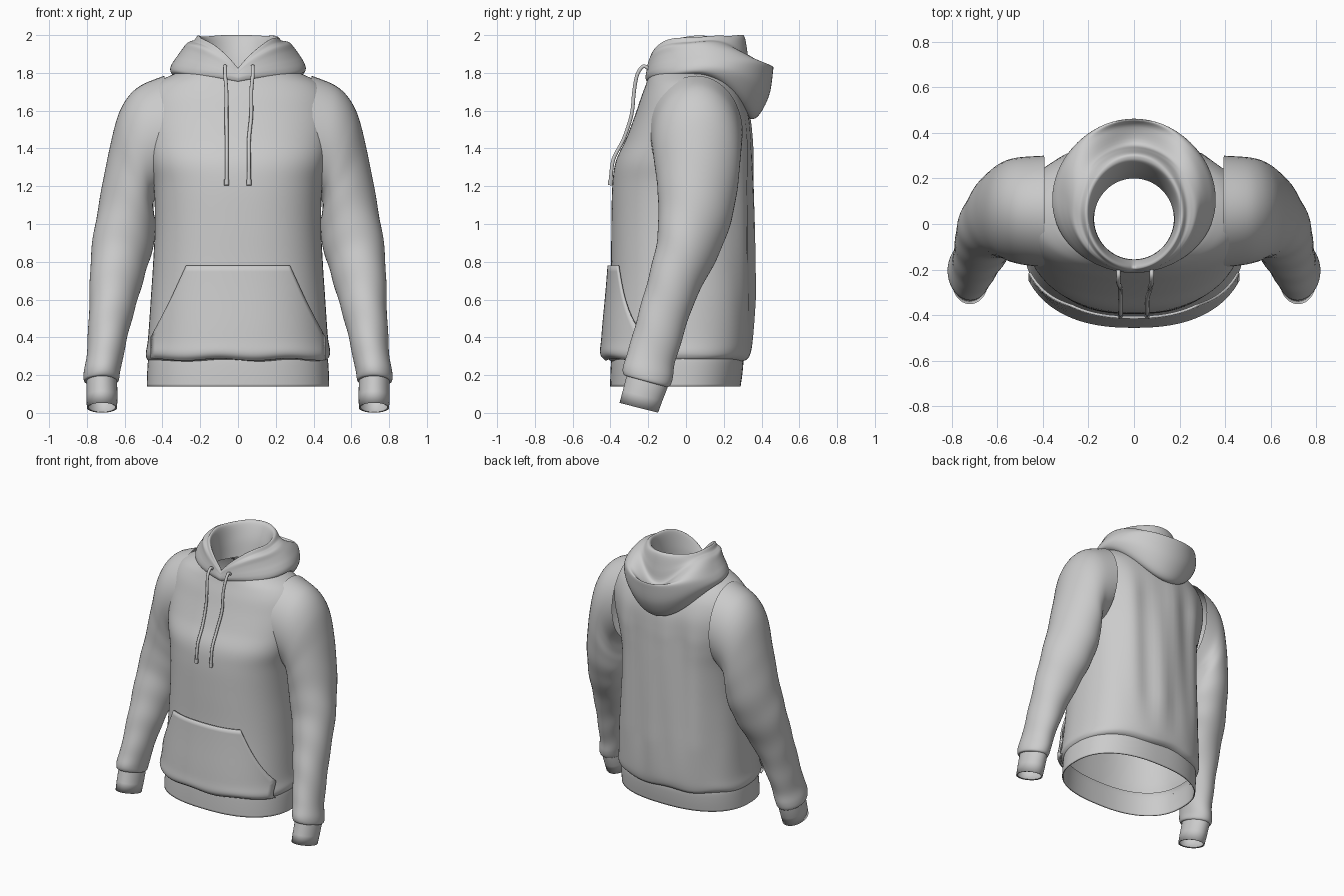
import bpy, bmesh, math
from math import sin, cos, pi

if "Cube" in bpy.data.objects:
    bpy.data.objects.remove(bpy.data.objects["Cube"])


def spline(keys, n):
    """Catmull-Rom resampling of a list of equal-length tuples."""
    out = []
    for i in range(len(keys) - 1):
        a, b, c, d = (keys[max(i - 1, 0)], keys[i], keys[i + 1], keys[min(i + 2, len(keys) - 1)])
        for k in range(n):
            t = k / n
            out.append(tuple(q + 0.5 * t * (r - p + t * (2*p - 5*q + 4*r - s + t * (3*(q - r) + s - p)))
                             for p, q, r, s in zip(a, b, c, d)))
    return out + [keys[-1]]


def grid(name, rows, closed=True, thick=0.0, mirror=False, hole=None):
    """Skin a list of point rows into a smooth surface."""
    bm = bmesh.new()
    vs = [[bm.verts.new(p) for p in row] for row in rows]
    n = len(vs[0])
    for a, b in zip(vs, vs[1:]):
        for j in range(n if closed else n - 1):
            k = (j + 1) % n
            bm.faces.new((a[j], a[k], b[k], b[j]))
    bmesh.ops.recalc_face_normals(bm, faces=bm.faces)
    if hole:
        cut = [f for f in bm.faces if hole(f.calc_center_median())]
        bmesh.ops.delete(bm, geom=cut, context='FACES')
    me = bpy.data.meshes.new(name)
    bm.to_mesh(me)
    bm.free()
    ob = bpy.data.objects.new(name, me)
    bpy.context.collection.objects.link(ob)
    if thick:
        m = ob.modifiers.new("thickness", 'SOLIDIFY')
        m.thickness, m.offset = thick, 0
    if mirror:
        ob.modifiers.new("mirror", 'MIRROR')
    me.shade_smooth()
    return ob


def body_ring(p, n=96, fold=0.0):
    """Superellipse ring: z, half width, front y, back y, exponent."""
    z, w, yf, yb, e = p
    pts = []
    for j in range(n):
        t = 2 * pi * j / n
        x = w * spow(cos(t), 2 / e)
        y = (yf + yb) / 2 + (yb - yf) / 2 * spow(sin(t), 2 / e)
        back = max(0, sin(t)) ** 0.7
        y += fold * back * (sin(21 * x + 1.5 * z) + 0.6 * sin(34 * x - 2 * z + 1)) * 0.6
        pts.append((x, y, z))
    return pts


def spow(v, e):
    return math.copysign(abs(v) ** e, v)


# Torso: bloused above the hem, narrowing into the shoulders, open at the armholes
body = spline([
    (0.275, .468, -.39, .295, 2.4), (0.29, .482, -.415, .325, 2.4), (0.32, .488, -.435, .342, 2.4),
    (0.40, .476, -.425, .352, 2.4), (0.60, .462, -.405, .358, 2.4), (0.78, .450, -.397, .358, 2.4),
    (1.0, .440, -.395, .357, 2.4), (1.2, .447, -.390, .354, 2.4), (1.33, .475, -.372, .350, 2.4),
    (1.45, .500, -.318, .346, 2.35), (1.57, .510, -.272, .335, 2.25), (1.67, .490, -.238, .305, 2.2),
    (1.74, .440, -.212, .270, 2.1), (1.785, .360, -.198, .245, 2.0), (1.815, .28, -.19, .23, 2.0)], 6)
rows = []
for p in body:
    f = max(0, min(1, (p[0] - 0.32) / 0.3, (1.7 - p[0]) / 0.3))
    ring = body_ring(p, fold=0.014 * f)
    blouse = max(0, 1 - abs(p[0] - 0.31) / 0.12)
    rows.append([(x, y, z + 0.008 * blouse * sin(17 * x + 9 * y)) for x, y, z in ring])
grid("torso", rows,
     hole=lambda c: abs(c.x) > .45 and 1.18 < c.z < 1.66 and abs(c.y - .05) < .16)

# Ribbed hem band
hem = spline([(0.31, .462, -.385, .29, 2.4), (0.28, .472, -.392, .30, 2.4),
              (0.21, .477, -.396, .295, 2.4), (0.14, .479, -.398, .285, 2.4)], 4)
grid("hem_band", [body_ring(p) for p in hem], thick=0.008)

# Kangaroo pocket wrapped over the torso front
edge = [(0.28, .458), (0.40, .458), (0.52, .395), (0.62, .345), (0.79, .268)]


def pocket_half(z):
    for (z0, w0), (z1, w1) in zip(edge, edge[1:]):
        if z <= z1:
            return w0 + (w1 - w0) * (z - z0) / (z1 - z0)
    return edge[-1][1]


prows = []
for z, w, yf, yb, e in body:
    if 0.285 < z < 0.79:
        h = pocket_half(z)
        row = []
        for k in range(41):
            x = h * (k / 20 - 1)
            d = (1 - abs(x / (w + .010)) ** e) ** (1 / e)
            sag = 0.008 * sin(pi * (z - .28) / .51)
            row.append((x, (yf + yb) / 2 - ((yb - yf) / 2 + .010 + sag) * d - .002,
                        z + .006 * sin(17 * x - 3) * max(0, 1 - (z - .28) / .1)))
        prows.append(row)
grid("front_pocket", prows, closed=False, thick=0.012)


def arm_ring(p, n=48, fold=0.0):
    """Ring from inner and outer points, y centre, half depth, tilt."""
    xi, zi, xo, zo, yc, hd, tilt = p
    pts = []
    for j in range(n):
        t = 2 * pi * j / n
        r = 1 + fold * (sin(30 * (zi + zo) / 2 + 2.2 * sin(t) + 1.5 * cos(t)) + 0.5 * sin(3 * t + 9 * zo))
        c, s = r * cos(t), r * sin(t)
        pts.append(((xi + xo) / 2 + (xo - xi) / 2 * c, yc + hd * s,
                    (zi + zo) / 2 + (zo - zi) / 2 * c + tilt * s))
    return pts


# Sleeves: raglan shoulder down to a gathered wrist
arm = spline([
    (.40, 1.18, .39, 1.785, .055, .245, 0),
    (.445, 1.12, .535, 1.72, .058, .236, 0), (.445, 1.06, .625, 1.60, .06, .226, 0),
    (.435, 1.0, .68, 1.40, .06, .212, -.01), (.44, .92, .72, 1.20, .048, .195, -.02),
    (.462, .83, .752, 1.02, .022, .172, -.03), (.495, .72, .777, .84, -.025, .148, -.035),
    (.535, .59, .786, .65, -.085, .130, -.035), (.577, .44, .793, .45, -.140, .125, -.035),
    (.607, .30, .802, .30, -.182, .125, -.03), (.622, .22, .815, .215, -.203, .132, -.03),
    (.630, .175, .815, .172, -.208, .122, -.03), (.645, .165, .797, .165, -.208, .10, -.03)], 7)
arows = []
for i, p in enumerate(arm):
    u = i / (len(arm) - 1)
    arows.append(arm_ring(p, fold=0.013 * max(0, min(1, (u - .2) * 4, (1 - u) * 7))))
grid("sleeve", arows, mirror=True)

# Cuffs, with a turned-in edge
cuff = [(.645, .20, .797, .20, -.20, .107, -.03), (.640, .165, .803, .165, -.206, .109, -.03),
        (.638, .09, .803, .09, -.230, .105, -.026), (.640, .027, .800, .027, -.250, .102, -.026),
        (.650, .029, .790, .029, -.250, .092, -.025)]
grid("cuff", [arm_ring(p) for p in cuff], mirror=True)


def hood_ring(p, n=96):
    """Ring: half width, front/back y, front/side/back heights, back sharpness."""
    w, yf, yb, zf, zs, zb, k = p
    pts = []
    for j in range(n):
        t = 2 * pi * j / n
        s = sin(t)
        if s > 0:
            z = zs + (zb - zs) * s ** k
        else:
            f = math.asin(-s) / (pi / 2)
            z = zs + (zf - zs) * (0.45 * f * f + 0.55 * f ** 3)
        z += 0.006 * sin(5 * t + 25 * w) * (1 - abs(s))
        pts.append((w * cos(t), (yf + yb) / 2 + (yb - yf) / 2 * s, z))
    return pts


# Hood: inner neck wall, rim, folded pouch, drooping outer lip
hood = spline([
    (.175, -.155, .20, 1.73, 1.76, 1.76, 2), (.180, -.160, .225, 1.77, 1.86, 1.88, 2),
    (.195, -.180, .265, 1.815, 1.970, 1.975, 2), (.212, -.195, .290, 1.825, 1.992, 2.0, 2),
    (.232, -.203, .312, 1.815, 1.970, 1.985, 3), (.252, -.207, .330, 1.805, 1.965, 1.88, 4),
    (.275, -.208, .350, 1.80, 1.955, 1.79, 5), (.300, -.210, .425, 1.795, 1.925, 1.80, 4),
    (.325, -.212, .458, 1.79, 1.890, 1.835, 3), (.345, -.214, .460, 1.78, 1.860, 1.80, 2.4),
    (.358, -.214, .440, 1.77, 1.830, 1.68, 2.2), (.355, -.208, .385, 1.755, 1.805, 1.575, 2.2),
    (.335, -.195, .335, 1.75, 1.790, 1.56, 2.2), (.30, -.185, .29, 1.75, 1.785, 1.63, 2.2)], 5)
grid("hood", [hood_ring(p) for p in hood])


def cord(name, pts, r):
    cu = bpy.data.curves.new(name, 'CURVE')
    cu.dimensions = '3D'
    cu.bevel_depth, cu.bevel_resolution, cu.use_fill_caps = r, 3, True
    sp = cu.splines.new('POLY')
    pts = spline(pts, 6)
    sp.points.add(len(pts) - 1)
    for q, p in zip(sp.points, pts):
        q.co = (*p, 1)
    ob = bpy.data.objects.new(name, cu)
    bpy.context.collection.objects.link(ob)


# Drawstrings with knotted ends
for side, x0, x1 in (("left", -.068, -.060), ("right", .078, .058)):
    path = [(x0, -.19, 1.815), (x0, -.225, 1.835), (x0, -.258, 1.79), (x0 * .9, -.275, 1.70),
            (x0 * .9, -.288, 1.58), (x1, -.330, 1.45), (x1, -.385, 1.34), (x1, -.400, 1.215)]
    cord("drawstring_" + side, path, 0.010)
    cord("drawstring_tip_" + side, [(x1, -.399, 1.235), (x1, -.401, 1.205)], 0.013)
